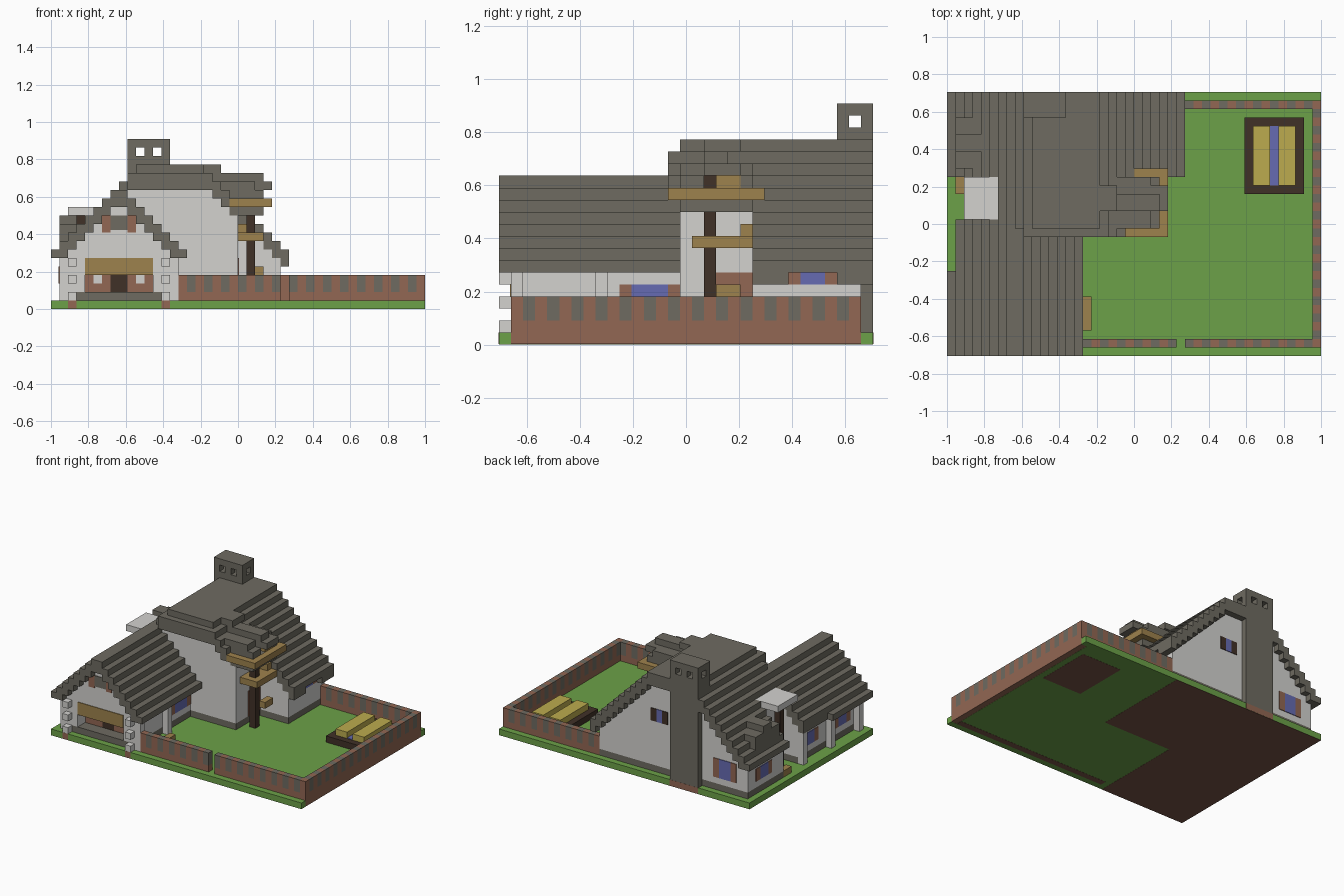
import bpy
import bmesh

if "Cube" in bpy.data.objects:
    bpy.data.objects.remove(bpy.data.objects["Cube"], do_unlink=True)

# Everything is laid out in block units: 44 wide, 31 deep, 20 tall
UNIT = 2 / 44
THIN = 0.1
SKIN = 0.02


def linear(channel):
    value = channel / 255
    return value / 12.92 if value <= 0.04045 else ((value + 0.055) / 1.055) ** 2.4


def make_material(name, *rgb):
    color = [linear(channel) for channel in rgb] + [1.0]
    material = bpy.data.materials.new(name)
    material.use_nodes = True
    material.diffuse_color = color
    shader = material.node_tree.nodes["Principled BSDF"]
    shader.inputs["Base Color"].default_value = color
    shader.inputs["Roughness"].default_value = 0.9
    return material


grass = make_material("grass", 108, 161, 72)
dirt = make_material("dirt", 118, 82, 68)
slate = make_material("slate", 110, 107, 97)
plaster = make_material("plaster", 211, 210, 207)
brick = make_material("brick", 146, 103, 83)
plank = make_material("plank", 158, 130, 77)
timber = make_material("timber", 64, 49, 39)
glass = make_material("glass", 102, 107, 178)
wheat = make_material("wheat", 188, 171, 78)


def blocks(name, material, boxes):
    """One object made of boxes given as x, y and z ranges in block units."""
    mesh = bpy.data.meshes.new(name)
    bm = bmesh.new()
    for xs, ys, zs in boxes:
        verts = bmesh.ops.create_cube(bm, size=1)["verts"]
        for vert in verts:
            vert.co.x = (xs[vert.co.x > 0] - 22) * UNIT
            vert.co.y = (ys[vert.co.y > 0] - 15.5) * UNIT
            vert.co.z = zs[vert.co.z > 0] * UNIT
    bm.to_mesh(mesh)
    bm.free()
    mesh.materials.append(material)
    obj = bpy.data.objects.new(name, mesh)
    bpy.context.collection.objects.link(obj)


def slope(column, right, cap):
    """Height of the stepped roof over a column."""
    return min(7 + column, 6 + right - column, cap)


def roof(name, columns, ys, right, cap, left_eave=6, right_eave=6):
    boxes = []
    for i in range(*columns):
        top = slope(i, right, cap)
        eave = left_eave if i < right / 2 else right_eave
        boxes.append(((i, i + 1), ys, (max(top - 2, eave), top)))
    blocks(name, slate, boxes)


def walls(name, columns, ys, right, cap, opening=(0, 0)):
    boxes = []
    for i in range(*columns):
        bottom = 6 if opening[0] <= i < opening[1] else 2
        boxes.append(((i, i + 1), ys, (bottom, slope(i, right, cap) - 2)))
    blocks(name, plaster, boxes)


def window(name, axis, plane, start, width, zs, shutter=brick):
    """Thin pane with a shutter at each end, on a wall across the given axis."""
    depth = (plane, plane + THIN)

    def plate(a, b):
        return ((a, b), depth, zs) if axis == "y" else (depth, (a, b), zs)

    end = start + width
    blocks(name + "_pane", glass, [plate(start + 1, end - 1)])
    blocks(name + "_shutters", shutter, [plate(start, start + 1), plate(end - 1, end)])


# Ground slab, with bare earth showing underneath
blocks("lawn", grass, [
    ((0, 43), (0, 31), (SKIN, 1)),
    ((43, 44), (0, 1), (SKIN, 1)),
    ((43, 44), (30, 31), (SKIN, 1)),
])
blocks("earth_below", dirt, [
    ((0, 27), (15, 31), (0, SKIN)),
    ((0, 15), (0, 15), (0, SKIN)),
    ((35, 42), (19, 28), (0, SKIN)),
    ((16, 43), (1, 2), (0, SKIN)),
])


# Garden fence: brick base under alternating brick and slate teeth
def fence(name, xs, ys):
    blocks(name + "_base", brick, [(xs, ys, (SKIN * 2, 2))])
    teeth = {0: [], 1: []}
    for i in range(*xs):
        for j in range(*ys):
            teeth[(i + j) % 2].append(((i, i + 1), (j, j + 1), (2, 4)))
    blocks(name + "_brick_teeth", brick, teeth[0])
    blocks(name + "_slate_teeth", slate, teeth[1])


fence("front_fence_left_of_gate", (28, 44), (1, 2))
fence("front_fence_right_of_gate", (15, 27), (1, 2))
fence("side_fence", (43, 44), (2, 30))
fence("back_fence", (27, 43), (29, 30))

# Raised crop bed with a water channel
blocks("bed_frame", timber, [((35, 42), (19, 28), (1, 2))])
blocks("crop_rows", wheat, [((36, 38), (20, 27), (2, 3)), ((39, 41), (20, 27), (2, 3))])
blocks("water_channel", glass, [((38, 39), (20, 27), (2, 2 + THIN))])

# Stone footings and walls of the front wing and the main house
blocks("footings", slate, [
    ((2, 14), (1, 15), (1, 2)),
    ((2, 22), (15, 16), (1, 2)),
    ((6, 22), (16, 21), (1, 2)),
    ((1, 27), (21, 30), (1, 2)),
])
walls("wing_walls", (2, 14), (3, 15), 16, 14)
walls("porch_wall", (2, 14), (1, 3), 16, 14, opening=(4, 12))
walls("main_front_wall", (2, 22), (15, 16), 28, 17)
walls("main_middle_walls", (6, 22), (16, 21), 28, 17)
walls("main_back_walls", (1, 27), (21, 30), 28, 17)

# Stepped roofs
roof("wing_roof_front", (0, 16), (0, 10), 16, 14)
roof("wing_roof_back", (1, 16), (10, 15), 16, 14)
roof("main_roof_front_edge", (9, 21), (14, 15), 28, 16)
roof("main_roof_front", (1, 22), (15, 16), 28, 17)
roof("main_roof_middle", (6, 22), (16, 21), 28, 17)
for part, ys, eave in (("near", (21, 24), 5), ("over_window", (24, 28), 6), ("far", (28, 31), 5)):
    roof("main_roof_" + part, (0, 28), ys, 28, 17, right_eave=eave)
blocks("side_dormer_roof", slate, [
    ((1, 4), (22, 28), (8, 10)),
    ((1, 5), (24, 26), (10, 11)),
])

# Chimney with crossing smoke holes
blocks("chimney", slate, [
    ((9, 14), (30, 31), (1, 18)),
    ((9, 14), (28, 30), (14, 18)),
    ((9, 14), (28, 31), (19, 20)),
] + [((i, i + 1), (j, j + 1), (18, 19)) for i in (9, 11, 13) for j in (28, 30)])
blocks("chimney_foot", brick, [((9, 14), (30.9, 31 + SKIN), (SKIN * 2, 1))])

# Front porch: quoined corners, awning, door and low brick wall
corners = (2, 13)
blocks("porch_quoins", plaster, [((i, i + 1), (0, 1), (k, k + 1)) for i in corners for k in (1, 3, 5)])
blocks("quoin_feet", brick, [((i, i + 1), (-SKIN, 1), (SKIN * 2, 1 + SKIN)) for i in corners])
blocks("right_side_pillars", plaster, [((1, 2), (j, j + 1), (1, 6)) for j in (1, 8, 15)])
blocks("left_side_pillars", plaster, [((14, 15), (j, j + 1), (1, 6)) for j in (1, 8)])
blocks("awning", plank, [((4, 12), (1 - THIN, 2), (4, 6))])
inner_wall = (3 - THIN, 3)
blocks("porch_door", timber, [((7, 9), inner_wall, (2, 4))])
blocks("porch_low_wall", brick, [((i, i + 3), inner_wall, (2, 3)) for i in (4, 9)])
blocks("porch_shutters", brick, [((i, i + 1), inner_wall, (3, 4)) for i in (4, 6, 9, 11)])
blocks("gable_panel", slate, [((7, 9), (1 - THIN, 1), (9.3, 11))])
blocks("gable_shutters", brick, [((i, i + 1), (1 - THIN, 1), (9, 11)) for i in (6, 9)])

# Windows
window("wing_left_window", "x", 14, 10, 5, (3, 5))
window("main_left_window", "x", 27, 24, 4, (5, 6))
window("back_window", "y", 30, 3, 4, (3, 6))
window("attic_window", "y", 30, 15, 3, (9, 11), shutter=timber)
for place, wall, start in (("front", 2, 3), ("middle", 2, 11), ("rear", 1, 24)):
    window("right_" + place + "_window", "x", wall - THIN, start, 4, (3, 5))

# Side niche with a flat canopy on a post
blocks("canopy", plaster, [((2, 6), (16, 21), (11, 12))])
blocks("canopy_post", timber, [((3, 4), (18, 19), (1, 11))])
blocks("niche_bench", plank, [((1, 2), (19, 21), (1, 2))])

# Corner balcony with its post, frame and stacked roof
blocks("balcony_post", timber, [((23, 24), (17, 18), (1, 14))])
blocks("balcony_floor", plank, [((22, 25), (16, 21), (8, 9)), ((22, 24), (20, 21), (9, 10))])
blocks("balcony_frame", plank, [
    ((21, 26), (14, 15), (12, 13)),
    ((21, 26), (21, 22), (12, 13)),
    ((25, 26), (15, 21), (12, 13)),
    ((23, 25), (18, 20), (13, 14)),
])
blocks("balcony_roof", slate, [
    ((21, 25), (15, 21), (11, 12)),
    ((19, 25), (15, 17), (13, 14)),
    ((19, 25), (20, 21), (13, 14)),
    ((18, 26), (17, 20), (14, 15)),
    ((18, 24), (15, 21), (14, 15)),
    ((18, 25), (17, 19), (15, 16)),
    ((18, 20), (17, 20), (16, 17)),
])
blocks("balcony_door", brick, [((22, 22 + THIN), (18, 21), (2, 6))])

# Garden benches
blocks("benches", plank, [((16, 17), (3, 7), (1, 2)), ((24, 25), (18, 20), (4, 5))])
